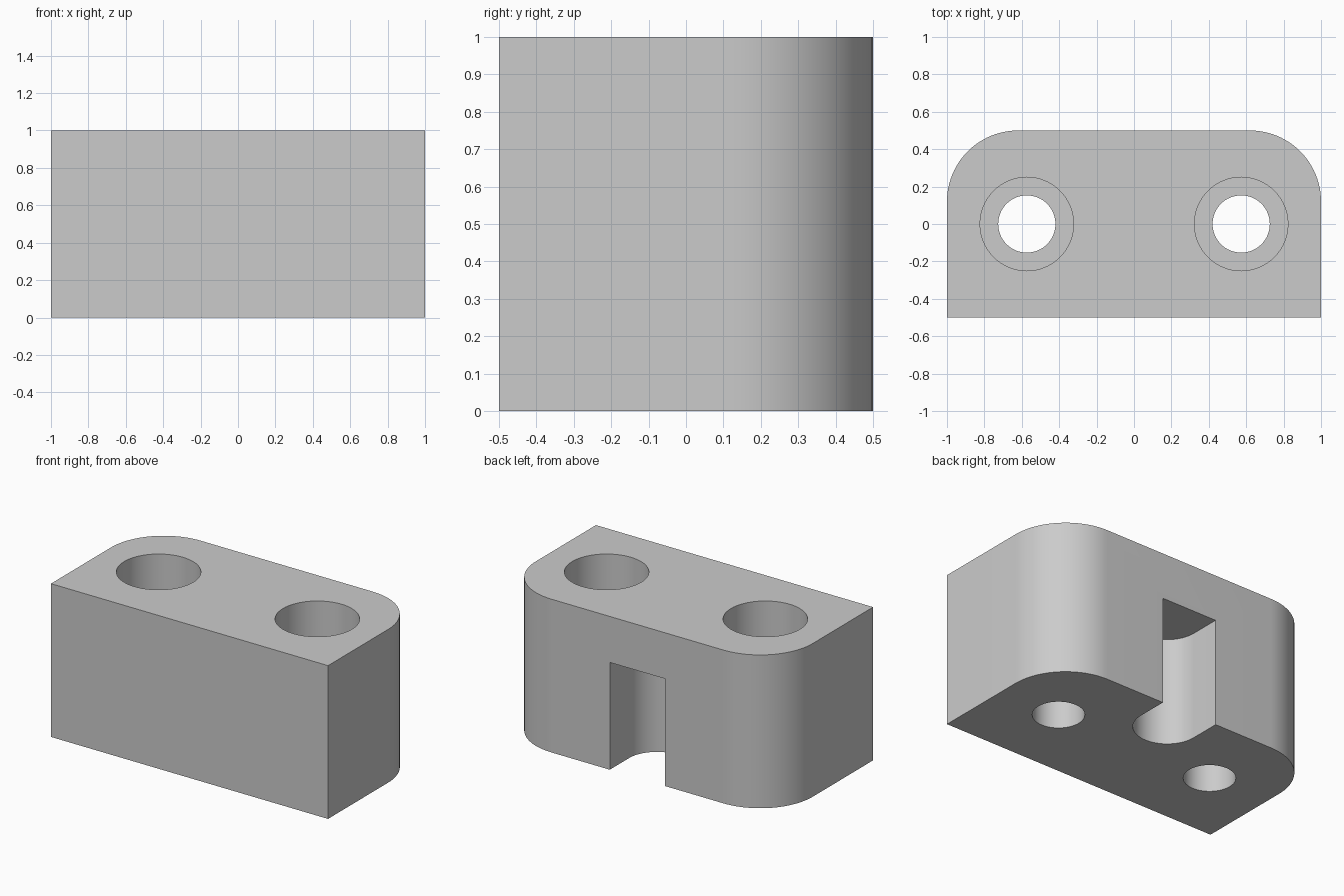
import bpy
import bmesh
from math import sin, cos, pi, radians

if "Cube" in bpy.data.objects:
    bpy.data.objects.remove(bpy.data.objects["Cube"], do_unlink=True)

grey = bpy.data.materials.new("light_grey")
grey.use_nodes = True
colour = (0.6, 0.6, 0.6, 1)
grey.diffuse_color = colour
grey.node_tree.nodes["Principled BSDF"].inputs["Base Color"].default_value = colour


def arc(cx, cy, r, start, end, steps):
    """Points along a circular arc, angles in degrees."""
    angles = [radians(start + (end - start) * i / steps) for i in range(steps + 1)]
    return [(cx + r * cos(a), cy + r * sin(a)) for a in angles]


def prism(name, outline, z0, z1):
    """Extrude a counter-clockwise outline from z0 to z1."""
    bm = bmesh.new()
    base = bm.faces.new([bm.verts.new((x, y, z0)) for x, y in outline])
    top = bmesh.ops.extrude_face_region(bm, geom=[base])["geom"]
    verts = [v for v in top if isinstance(v, bmesh.types.BMVert)]
    bmesh.ops.translate(bm, verts=verts, vec=(0, 0, z1 - z0))
    bmesh.ops.recalc_face_normals(bm, faces=bm.faces)
    mesh = bpy.data.meshes.new(name)
    bm.to_mesh(mesh)
    bm.free()
    mesh.materials.append(grey)
    obj = bpy.data.objects.new(name, mesh)
    bpy.context.collection.objects.link(obj)
    return obj


def cut(target, cutter):
    """Subtract the cutter, then discard it."""
    cutter.hide_render = True
    mod = target.modifiers.new(cutter.name, "BOOLEAN")
    mod.operation = "DIFFERENCE"
    mod.solver = "EXACT"
    mod.object = cutter
    bpy.context.view_layer.objects.active = target
    bpy.ops.object.modifier_apply(modifier=mod.name)
    bpy.data.objects.remove(cutter, do_unlink=True)


# Block with two rounded rear corners
r = 0.38
outline = [(-1, -0.5), (1, -0.5)]
outline += arc(1 - r, 0.5 - r, r, 0, 90, 24)
outline += arc(r - 1, 0.5 - r, r, 90, 180, 24)
block = prism("mounting_block", outline, 0, 1)

# Counterbored screw holes, one on each side
for side in (-1, 1):
    x = side * 0.573
    cut(block, prism("screw_hole", arc(x, 0, 0.153, 0, 360, 64)[:-1], -0.1, 1.1))
    cut(block, prism("counterbore", arc(x, 0, 0.25, 0, 360, 64)[:-1], 0.5, 1.1))

# Round-ended slot in the rear, open at the bottom
slot = [(0.2, 0.6), (-0.2, 0.6)] + arc(0, 0.3, 0.2, 180, 360, 32)
cut(block, prism("rear_slot", slot, -0.1, 0.7))

# Smooth curved walls, sharp rims
bpy.ops.object.select_all(action="DESELECT")
block.select_set(True)
bpy.context.view_layer.objects.active = block
bpy.ops.object.shade_smooth_by_angle(angle=radians(30))
